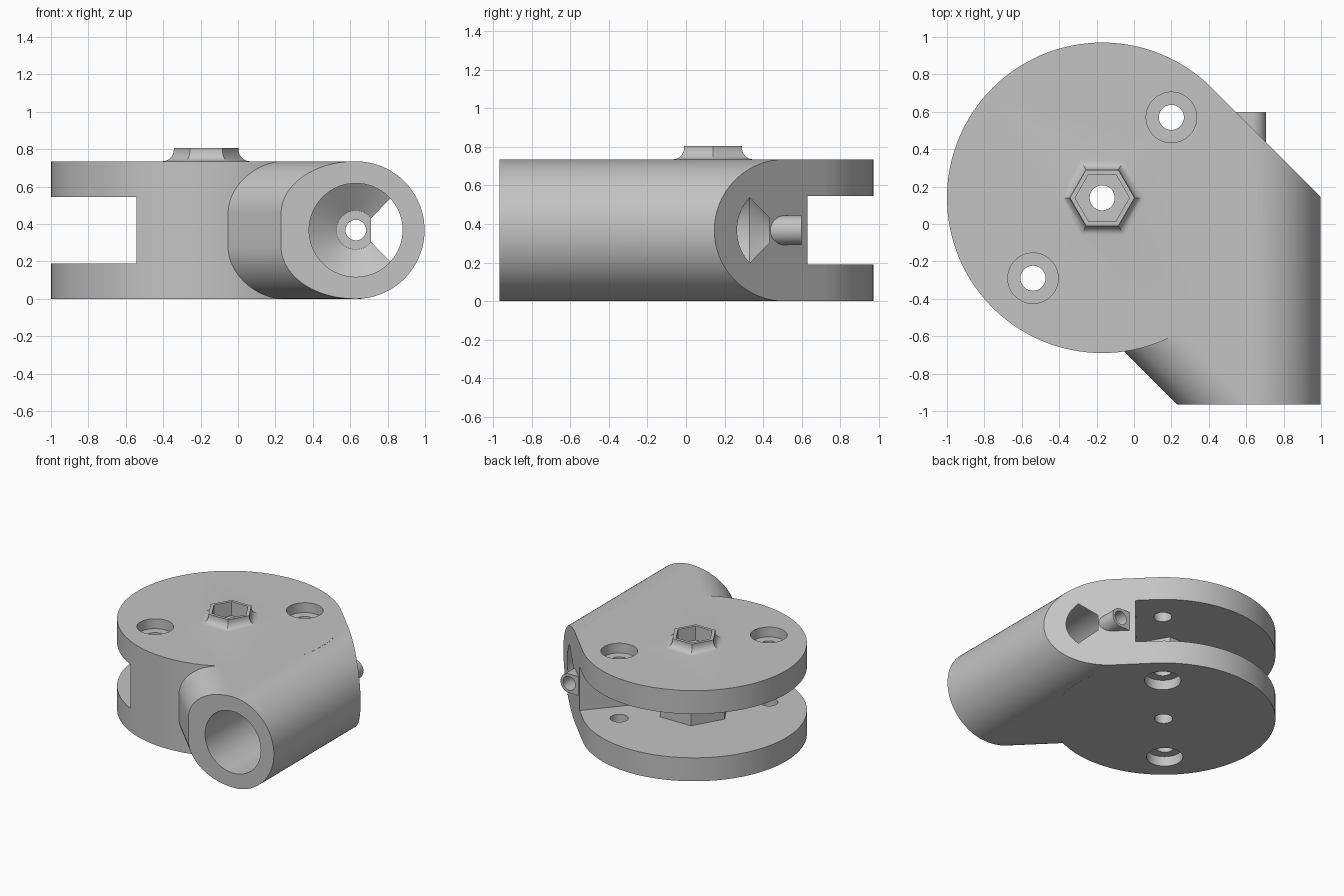
import bpy, bmesh, math
from mathutils import Matrix, Vector

cube = bpy.data.objects.get("Cube")
if cube:
    bpy.data.objects.remove(cube, do_unlink=True)

grey = bpy.data.materials.new("light grey")
grey.use_nodes = True
COLOUR = (0.55, 0.55, 0.55, 1)
grey.diffuse_color = COLOUR
grey.node_tree.nodes["Principled BSDF"].inputs["Base Color"].default_value = COLOUR

H = 0.735                       # body height
MID = H / 2
PIVOT = Vector((-0.17, 0.14, 0))
BOLTS = [(0.2, 0.57), (-0.54, -0.29)]
R2 = math.sqrt(2)


def finish(name, bm):
    bmesh.ops.recalc_face_normals(bm, faces=bm.faces)
    mesh = bpy.data.meshes.new(name)
    bm.to_mesh(mesh)
    bm.free()
    mesh.materials.append(grey)
    obj = bpy.data.objects.new(name, mesh)
    bpy.context.collection.objects.link(obj)
    return obj


def loft(name, rings):
    """Closed solid through a list of equal point rings."""
    bm = bmesh.new()
    loops = [[bm.verts.new(p) for p in ring] for ring in rings]
    n = len(loops[0])
    for low, high in zip(loops, loops[1:]):
        for i in range(n):
            j = (i + 1) % n
            bm.faces.new((low[i], low[j], high[j], high[i]))
    bm.faces.new(loops[0][::-1])
    bm.faces.new(loops[-1])
    return finish(name, bm)


def prism(name, points, depth, origin, x_axis, y_axis):
    """Extrude a flat profile along x_axis cross y_axis."""
    x, y, o = Vector(x_axis), Vector(y_axis), Vector(origin)
    step = x.cross(y) * depth
    base = [o + x * a + y * b for a, b in points]
    return loft(name, [base, [p + step for p in base]])


def arc(cx, cy, r, start, end, n):
    return [(cx + r * math.cos(math.radians(start + (end - start) * i / n)),
             cy + r * math.sin(math.radians(start + (end - start) * i / n)))
            for i in range(n + 1)]


def ring(r, n):
    return arc(0, 0, r, 0, 360, n)[:-1]


def upright(name, r, z0, z1, centre=PIVOT, n=64):
    """Vertical cylinder or hexagon."""
    return prism(name, ring(r, n), z1 - z0, (centre[0], centre[1], z0), (1, 0, 0), (0, 1, 0))


def along_y(name, profile):
    """Turned solid on the socket axis from (y, radius) pairs."""
    return loft(name, [[(0.63 + a, y, MID + b) for a, b in ring(r, 64)] for y, r in profile])


def combine(target, other, operation):
    mod = target.modifiers.new("cut", "BOOLEAN")
    mod.operation = operation
    mod.solver = "EXACT"
    mod.object = other
    bpy.context.view_layer.objects.active = target
    bpy.ops.object.modifier_apply(modifier=mod.name)
    bpy.data.objects.remove(other, do_unlink=True)


# Socket arm: round right side, crossed with a diagonal rounded left side
arm = prism("arm", [(-1.5, 0)] + arc(0.63, MID, MID, -90, 90, 48) + [(-1.5, H)],
            2.465, (0, 1.5, 0), (1, 0, 0), (0, 0, 1))
left, right, fillet = -0.735 / R2, 1.144 / R2, 0.28
side = [(right, 0), (right, H)]
side += arc(left + fillet, H - fillet, fillet, 90, 180, 24)
side += arc(left + fillet, fillet, fillet, 180, 270, 24)
diagonal = prism("diagonal", side, 3, (-0.155, 0.155, 0), (1 / R2, 1 / R2, 0), (0, 0, 1))
combine(arm, diagonal, "INTERSECT")

# Clevis disc
body = upright("joint_body", 0.83, 0, H, n=128)
combine(body, arm, "UNION")

# Slot between the two plates, its wall parallel to the bolt line
u = Vector((0.652, 0.758, 0)).normalized()
w = Vector((-u.y, u.x, 0))
slot = prism("slot", [(-2, -0.2), (2, -0.2), (2, 2), (-2, 2)], 0.355,
             PIVOT + Vector((0, 0, 0.19)), u, w)
combine(body, slot, "DIFFERENCE")

# Hexagonal pivot post inside the slot
combine(body, upright("post", 0.275, 0.15, 0.6, n=6), "UNION")

# Flared hexagonal boss on top
flare = [(0.235, H - 0.03)]
for i in range(9):
    a = math.radians(90 * i / 8)
    flare.append((0.235 - 0.062 * math.sin(a), H + 0.062 * (1 - math.cos(a))))
flare.append((0.173, 0.805))
boss = loft("boss", [[(PIVOT.x + a, PIVOT.y + b, z) for a, b in ring(r, 6)] for r, z in flare])
combine(body, boss, "UNION")

# Small outlet stub behind the socket: round outside, square inside
stub = arc(0.63, MID, 0.077, -90, 90, 32) + [(0.5, MID + 0.077), (0.5, MID - 0.077)]
combine(body, prism("stub", stub, 0.2, (0, 0.598, 0), (1, 0, 0), (0, 0, 1)), "UNION")

# Socket bore with conical end and through hole
bore = [(-1.1, 0.25), (0.33, 0.25), (0.432, 0.104)]
combine(body, along_y("bore", bore), "DIFFERENCE")
combine(body, along_y("outlet", [(0.3, 0.055), (0.7, 0.055)]), "DIFFERENCE")

# Pivot hole, nut pocket and counterbored bolt holes
combine(body, upright("pocket", 0.145, 0.69, 1, n=6), "DIFFERENCE")
combine(body, upright("pivot_hole", 0.067, -0.2, 1), "DIFFERENCE")
for bolt in BOLTS:
    for r, z0, z1 in ((0.067, -0.2, 1), (0.135, H - 0.08, 1), (0.135, -0.2, 0.08)):
        combine(body, upright("bolt_hole", r, z0, z1, bolt), "DIFFERENCE")

# Smooth curved walls, keep edges sharp
bpy.ops.object.select_all(action="DESELECT")
body.select_set(True)
bpy.context.view_layer.objects.active = body
bpy.ops.object.shade_smooth_by_angle(angle=math.radians(25))
